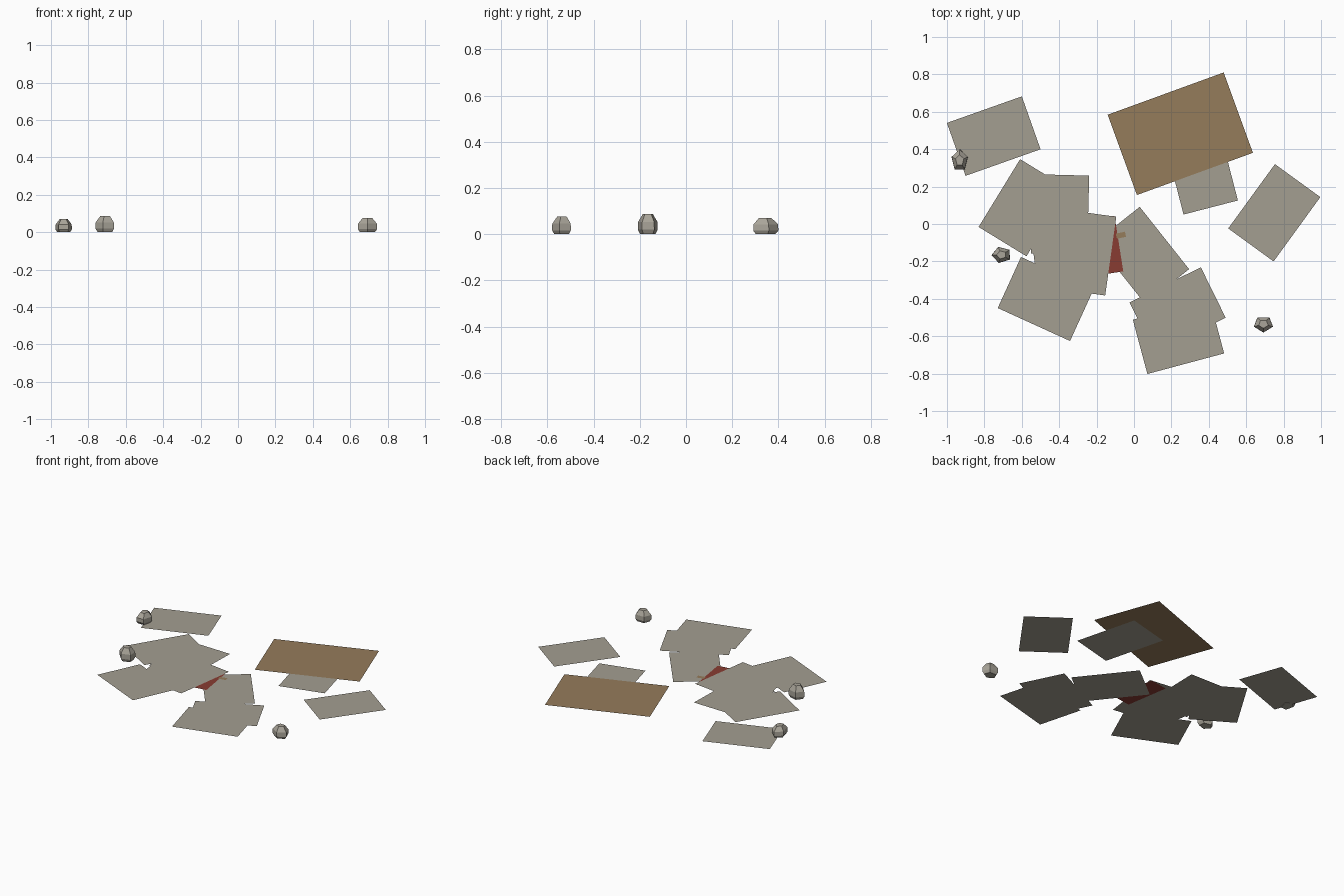
import bpy, bmesh, math

if "Cube" in bpy.data.objects:
    bpy.data.objects.remove(bpy.data.objects["Cube"])


def mat(name, col):
    m = bpy.data.materials.new(name)
    m.diffuse_color = (*col, 1)
    m.use_nodes = True
    m.node_tree.nodes["Principled BSDF"].inputs["Base Color"].default_value = m.diffuse_color
    return m


PAPER = mat("grey paper", (0.37, 0.345, 0.285))
CARD = mat("brown card", (0.30, 0.20, 0.105))
RED = mat("brick red", (0.25, 0.045, 0.032))
STONE = mat("grey stone", (0.40, 0.375, 0.32))


def finish(name, bm, m):
    me = bpy.data.meshes.new(name)
    bm.to_mesh(me)
    bm.free()
    me.materials.append(m)
    ob = bpy.data.objects.new(name, me)
    bpy.context.collection.objects.link(ob)
    return ob


def sheet(name, x, y, w, d, deg, z, m):
    bm = bmesh.new()
    bm.faces.new([bm.verts.new((sx * w / 2, sy * d / 2, 0))
                  for sx, sy in ((-1, -1), (1, -1), (1, 1), (-1, 1))])
    ob = finish(name, bm, m)
    ob.location = (x, y, z)
    ob.rotation_euler.z = math.radians(deg)


# Scattered grey sheets, lowest first: centre x, centre y, angle of long side
papers = [(-0.75, 0.47, 19.5), (0.75, 0.06, 54), (0.357, 0.294, 104.5),
          (-0.473, -0.401, -24.5), (-0.395, 0.05, 88.5), (-0.395, -0.09, 97.5),
          (-0.592, 0.087, 58.5), (0.238, -0.602, 15), (0.233, -0.46, 26.2),
          (0.045, -0.168, -51.6)]
for i, (x, y, a) in enumerate(papers):
    sheet("paper_sheet", x, y, 0.425, 0.30, a, 0.001 + i * 0.0003, PAPER)

# Small red and brown scraps, half hidden by the top sheet
sheet("red_scrap", -0.145, -0.115, 0.13, 0.30, 9, 0.0045, RED)
sheet("brown_scrap", -0.07, -0.06, 0.05, 0.028, 12, 0.0048, CARD)
sheet("top_paper_sheet", -0.273, -0.151, 0.425, 0.30, 82, 0.0052, PAPER)

# Large brown card
sheet("brown_card", 0.2475, 0.4825, 0.66, 0.457, 20, 0.0045, CARD)


# Faceted stones: five-sided rings stacked into a lump
def stone(x, y, rx, ry, h, deg):
    bm = bmesh.new()
    rings = []
    for r, z in ((0.78, 0), (1, 0.22), (0.98, 0.6), (0.5, 1)):
        rings.append([bm.verts.new((x + rx * r * math.cos(t), y + ry * r * math.sin(t), z * h))
                      for t in (math.radians(deg + 72 * k) for k in range(5))])
    for lo, hi in zip(rings, rings[1:]):
        for k in range(5):
            n = (k + 1) % 5
            bm.faces.new((lo[k], lo[n], hi[n], hi[k]))
    bm.faces.new(rings[0][::-1])
    bm.faces.new(rings[-1])
    finish("stone", bm, STONE)


stone(-0.932, 0.34, 0.046, 0.06, 0.07, 90)
stone(-0.708, -0.165, 0.054, 0.045, 0.088, 110)
stone(0.692, -0.535, 0.054, 0.045, 0.076, -90)
